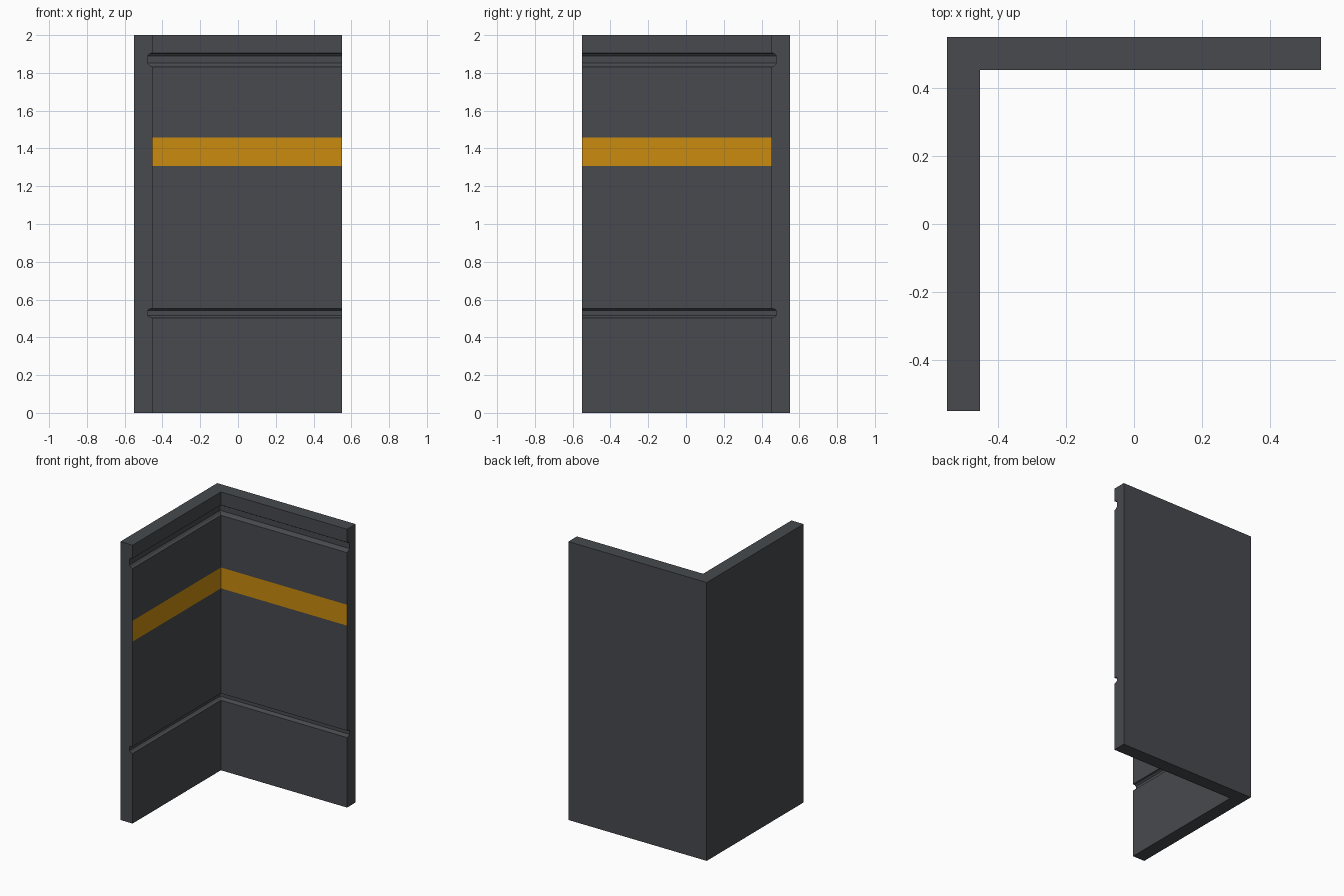
import bpy, bmesh

if "Cube" in bpy.data.objects:
    bpy.data.objects.remove(bpy.data.objects["Cube"])

HALF, INNER, H = 0.55, 0.453, 2.0
THICK = HALF - INNER


def material(name, rgb):
    m = bpy.data.materials.new(name)
    m.diffuse_color = (*rgb, 1)
    m.use_nodes = True
    m.node_tree.nodes["Principled BSDF"].inputs["Base Color"].default_value = m.diffuse_color
    return m


def groove(z0, z1, depth=0.025):
    # rounded channel in the inner face, as (depth, height) points going up
    h = z1 - z0
    return [(0, z0), (depth * 0.6, z0 + h * 0.1), (depth, z0 + h * 0.27),
            (depth, z0 + h * 0.8), (depth * 0.6, z0 + h * 0.97), (0, z1)]


# wall cross-section: inner face with two grooves and a stripe, then outer face
STRIPE = (1.307, 1.457)
profile = [(0, 0)] + groove(0.503, 0.552) + [(0, z) for z in STRIPE]
profile += groove(1.832, 1.905) + [(0, H), (THICK, H), (THICK, 0)]

# sweep the section along both legs with a mitred corner
bm = bmesh.new()
rings = [
    [bm.verts.new((-INNER - d, -HALF, z)) for d, z in profile],
    [bm.verts.new((-INNER - d, INNER + d, z)) for d, z in profile],
    [bm.verts.new((HALF, INNER + d, z)) for d, z in profile],
]
n = len(profile)
for a, b in zip(rings, rings[1:]):
    for i in range(n):
        j = (i + 1) % n
        f = bm.faces.new((a[i], b[i], b[j], a[j]))
        # painted stripe between its two heights
        if (profile[i][1], profile[j][1]) == STRIPE:
            f.material_index = 1
bm.faces.new(rings[0])
bm.faces.new(rings[2][::-1])
bmesh.ops.recalc_face_normals(bm, faces=bm.faces)

mesh = bpy.data.meshes.new("corner_wall")
bm.to_mesh(mesh)
bm.free()
mesh.materials.append(material("dark grey", (0.063, 0.068, 0.076)))
mesh.materials.append(material("amber", (0.591, 0.257, 0.005)))
bpy.context.collection.objects.link(bpy.data.objects.new("corner_wall", mesh))
